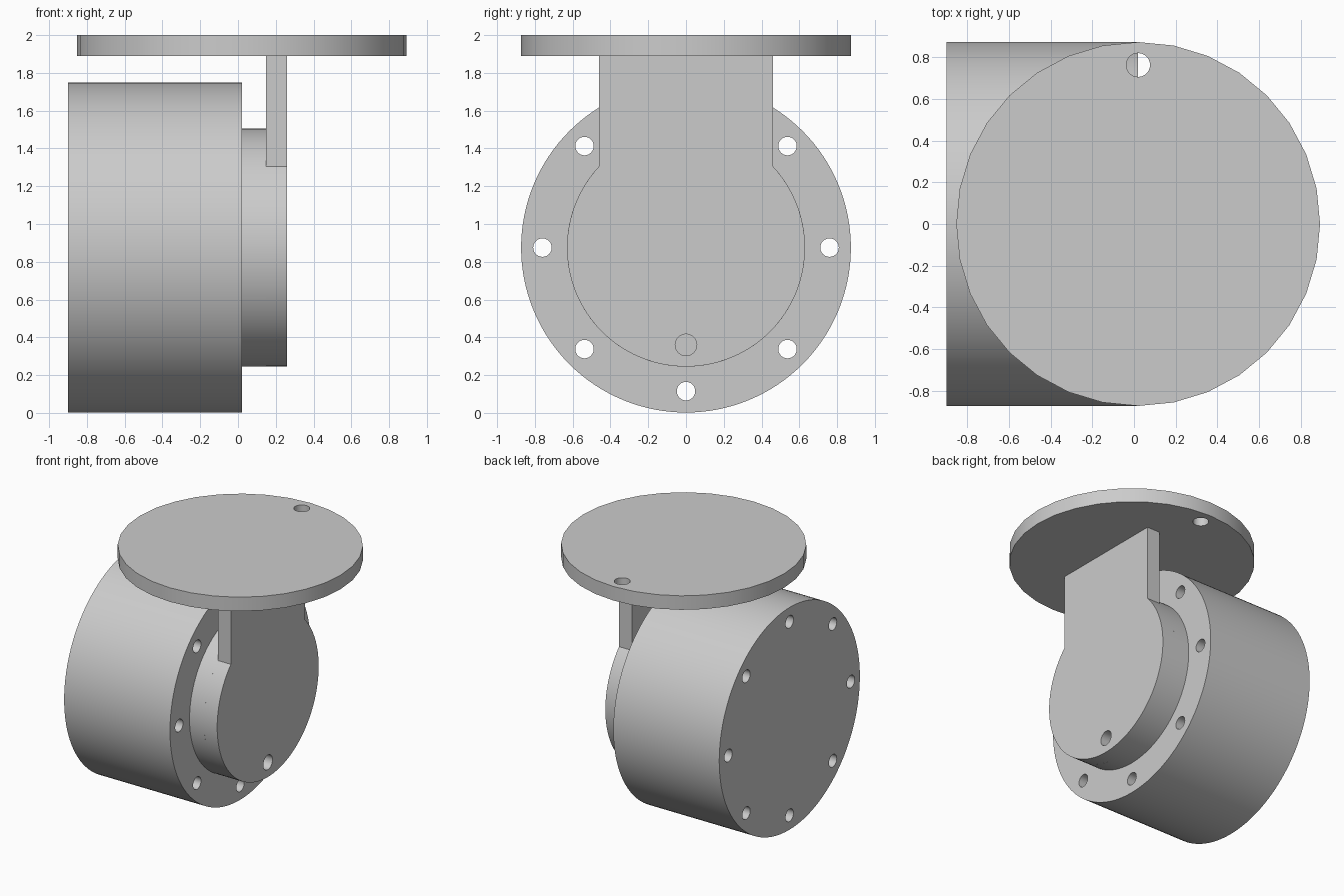
import bpy
from math import pi, radians, sin, cos, asin, sqrt
import bmesh

cube = bpy.data.objects.get("Cube")
if cube:
    bpy.data.objects.remove(cube, do_unlink=True)

grey = bpy.data.materials.new("light grey metal")
grey.use_nodes = True
colour = (0.6, 0.6, 0.6, 1)
grey.diffuse_color = colour
grey.node_tree.nodes["Principled BSDF"].inputs["Base Color"].default_value = colour

AXLE_Z = 0.875
WHEEL_R = 0.873
HUB_R = 0.63
X0, X1, X2, X3 = -0.9, 0.02, 0.147, 0.26   # wheel, hub and bracket faces
PLATE_Z = 1.89


def cylinder(name, radius, start, end, axis, centre, sides):
    """Cylinder from start to end along x or z; centre gives the other two coordinates."""
    mid = (start + end) / 2
    if axis == "X":
        loc, rot = (mid, *centre), (0, pi / 2, 0)
    else:
        loc, rot = (*centre, mid), (0, 0, 0)
    bpy.ops.mesh.primitive_cylinder_add(vertices=sides, radius=radius,
                                        depth=end - start, location=loc, rotation=rot)
    ob = bpy.context.object
    ob.name = name
    bpy.ops.object.transform_apply(location=False, rotation=True, scale=True)
    ob.data.materials.append(grey)
    return ob


def drill(target, cutters):
    """Cut the holes, then remove the cutters."""
    for cutter in cutters:
        mod = target.modifiers.new("hole", "BOOLEAN")
        mod.operation = "DIFFERENCE"
        mod.solver = "EXACT"
        mod.object = cutter
        bpy.context.view_layer.objects.active = target
        bpy.ops.object.modifier_apply(modifier=mod.name)
        bpy.data.objects.remove(cutter, do_unlink=True)


def smooth(ob):
    bpy.ops.object.select_all(action="DESELECT")
    ob.select_set(True)
    bpy.context.view_layer.objects.active = ob
    bpy.ops.object.shade_smooth_by_angle(angle=radians(30))


# Wheel with a ring of eight through holes
wheel = cylinder("wheel", WHEEL_R, X0, X1, "X", (0, AXLE_Z), 128)
drill(wheel, [cylinder("wheel_hole", 0.049, X0 - 0.1, X1 + 0.1, "X",
                       (0.76 * cos(i * pi / 4), AXLE_Z + 0.76 * sin(i * pi / 4)), 24)
              for i in range(8)])

# Hub spacer between wheel and bracket
hub = cylinder("hub", HUB_R, X1, X2, "X", (0, AXLE_Z), 128)

# Bracket: round lower end with a straight-sided neck up to the plate
half = 0.46
a = asin(sqrt(HUB_R ** 2 - half ** 2) / HUB_R)
steps = 80
outline = [(half, PLATE_Z), (-half, PLATE_Z)]
for i in range(steps + 1):
    t = pi - a + (pi + 2 * a) * i / steps
    outline.append((HUB_R * cos(t), AXLE_Z + HUB_R * sin(t)))
bm = bmesh.new()
face = bm.faces.new([bm.verts.new((X2, y, z)) for y, z in outline])
ext = bmesh.ops.extrude_face_region(bm, geom=[face])
bmesh.ops.translate(bm, vec=(X3 - X2, 0, 0),
                    verts=[g for g in ext["geom"] if isinstance(g, bmesh.types.BMVert)])
bmesh.ops.recalc_face_normals(bm, faces=bm.faces)
mesh = bpy.data.meshes.new("bracket")
bm.to_mesh(mesh)
bm.free()
mesh.materials.append(grey)
bracket = bpy.data.objects.new("bracket", mesh)
bpy.context.collection.objects.link(bracket)
drill(bracket, [cylinder("bracket_hole", 0.057, X2 - 0.05, X3 + 0.05, "X", (0, 0.36), 32)])

# Round mounting plate with one hole
plate = cylinder("mounting_plate", 0.873, PLATE_Z, 2, "Z", (X1, 0), 32)
drill(plate, [cylinder("plate_hole", 0.057, PLATE_Z - 0.1, 2.1, "Z", (X1, 0.763), 32)])

for ob in (wheel, hub, bracket, plate):
    smooth(ob)
